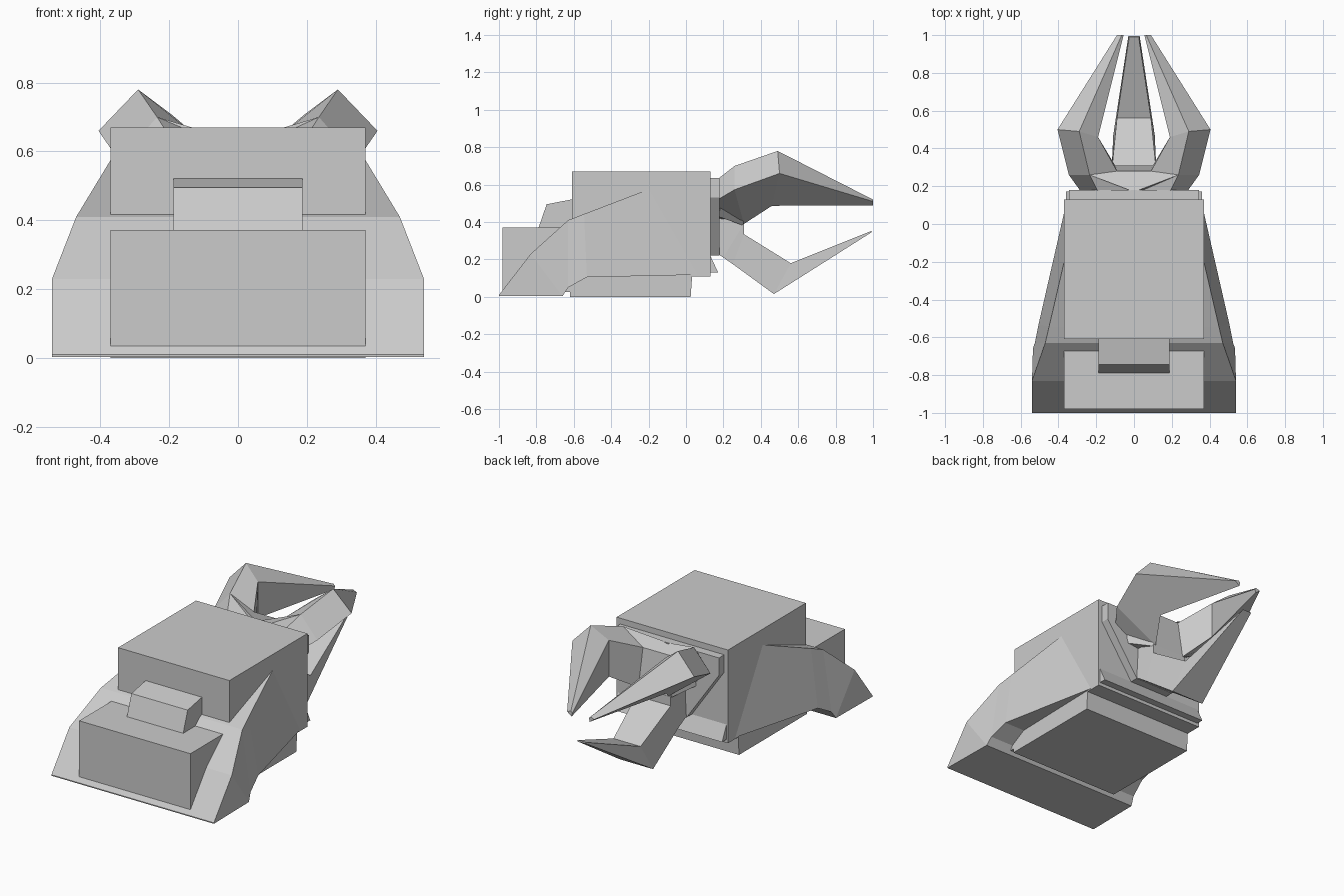
import bpy, bmesh

grey = bpy.data.materials.new("plain grey")
grey.diffuse_color = (0.6, 0.6, 0.6, 1)


def finish(bm, name):
    bmesh.ops.recalc_face_normals(bm, faces=bm.faces)
    mesh = bpy.data.meshes.new(name)
    bm.to_mesh(mesh)
    bm.free()
    mesh.materials.append(grey)
    obj = bpy.data.objects.new(name, mesh)
    bpy.context.collection.objects.link(obj)
    return obj


def loft(name, rings):
    """Skin a solid through cross-sections with equal point counts."""
    bm = bmesh.new()
    loops = [[bm.verts.new(p) for p in ring] for ring in rings]
    n = len(loops[0])
    for a, b in zip(loops, loops[1:]):
        for i in range(n):
            j = (i + 1) % n
            bm.faces.new((a[i], a[j], b[j], b[i]))
    bm.faces.new(loops[0])
    bm.faces.new(loops[-1])
    return finish(bm, name)


def side_profile(name, half_width, yz):
    """Extrude a (y, z) outline across x."""
    return loft(name, [[(x, y, z) for y, z in yz] for x in (-half_width, half_width)])


def block(name, half_width, y0, y1, z0, z1):
    return side_profile(name, half_width, [(y0, z0), (y1, z0), (y1, z1), (y0, z1)])


# Stacked body blocks
block("upper_body", 0.37, -0.61, 0.13, 0.11, 0.67)
block("front_block", 0.37, -0.98, -0.5, 0.025, 0.372)
side_profile("base", 0.37, [(-0.62, 0), (0.025, 0), (0.033, 0.115), (-0.62, 0.115)])
side_profile("hatch", 0.187, [(-0.79, 0.365), (-0.745, 0.495), (-0.59, 0.525), (-0.59, 0.365)])
side_profile("rear_lip", 0.36, [(0.12, 0.13), (0.172, 0.13), (0.13, 0.22), (0.12, 0.22)])

# Flared skirt: upper and lower edge points (x, y, z) per station
skirt = [((0.54, -1, 0.01), (0.54, -1, 0.004)),
         ((0.54, -0.83, 0.23), (0.535, -0.66, 0.004)),
         ((0.47, -0.63, 0.41), (0.525, -0.63, 0.05)),
         ((0.45, -0.545, 0.443), (0.505, -0.53, 0.105)),
         ((0.37, -0.2, 0.575), (0.37, 0.06, 0.118))]
loft("flared_skirt", [[t, (-t[0], *t[1:]), (-b[0], *b[1:]), b] for t, b in skirt])

# Claw mounting plate
plate = [(0.345, 0.635), (0.345, 0.53), (0.13, 0.22),
         (-0.13, 0.22), (-0.345, 0.53), (-0.345, 0.635)]
loft("claw_mount", [[(x, y, z) for x, z in plate] for y in (0.12, 0.18)])

# Two upper claws: ridge, outer, lower inner and upper inner corners per section
claw = [[(0.19, 0.17, 0.63), (0.28, 0.17, 0.52), (0.12, 0.17, 0.43), (0.0, 0.17, 0.60)],
        [(0.235, 0.26, 0.70), (0.345, 0.26, 0.573), (0.10, 0.31, 0.39), (0.09, 0.28, 0.62)],
        [(0.29, 0.49, 0.78), (0.405, 0.50, 0.66), (0.19, 0.46, 0.487), (0.19, 0.46, 0.705)],
        [(0.065, 1.0, 0.52), (0.09, 1.0, 0.51), (0.06, 1.0, 0.488), (0.055, 1.0, 0.51)]]
for side, label in ((1, "right"), (-1, "left")):
    loft("upper_claw_" + label, [[(side * x, y, z) for x, y, z in r] for r in claw])

# Hub webbing between the claws
loft("claw_hub", [[(-0.235, 0.26, 0.70), (0, 0.17, 0.63), (0.235, 0.26, 0.70),
                   (0.09, 0.28, 0.62), (-0.09, 0.28, 0.62)],
                  [(-0.2, 0.17, 0.43), (0, 0.17, 0.40), (0.2, 0.17, 0.43),
                   (0.11, 0.31, 0.38), (-0.11, 0.31, 0.38)]])

# Single lower claw: (half width, y, z) of its lower and upper edge
lower = [((0.13, 0.17, 0.23), (0.12, 0.17, 0.43)),
         ((0.125, 0.20, 0.21), (0.115, 0.31, 0.39)),
         ((0.12, 0.25, 0.175), (0.115, 0.31, 0.335)),
         ((0.11, 0.47, 0.015), (0.09, 0.56, 0.18)),
         ((0.03, 0.995, 0.347), (0.025, 0.99, 0.352))]
loft("lower_claw", [[b, t, (-t[0], *t[1:]), (-b[0], *b[1:])] for b, t in lower])
